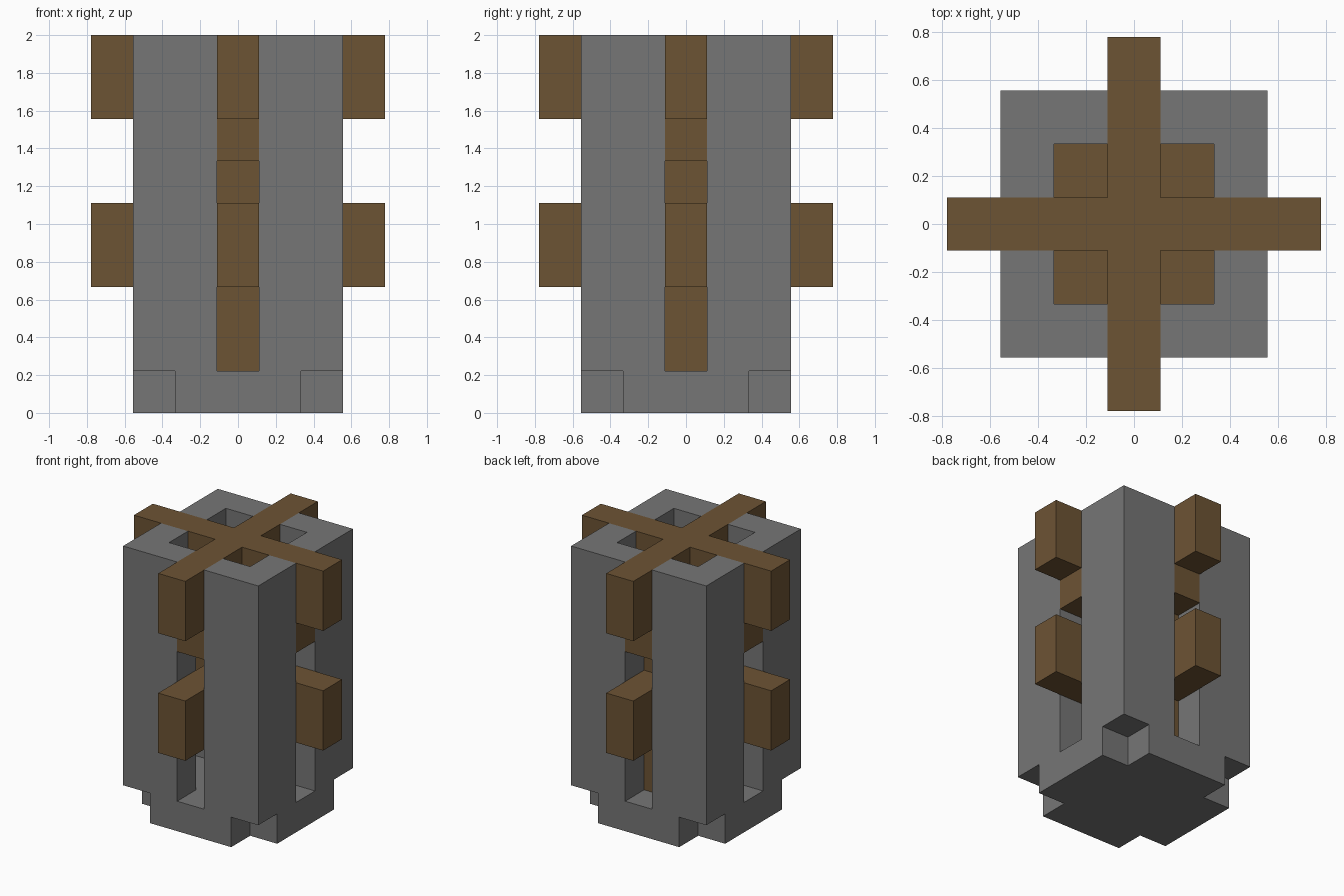
import bpy
import bmesh

if "Cube" in bpy.data.objects:
    bpy.data.objects.remove(bpy.data.objects["Cube"], do_unlink=True)

U = 2 / 18  # one block unit


def material(name, rgb):
    mat = bpy.data.materials.new(name)
    mat.use_nodes = True
    color = (*rgb, 1)
    mat.diffuse_color = color
    mat.node_tree.nodes["Principled BSDF"].inputs["Base Color"].default_value = color
    return mat


def prism(name, outline, z0, z1, mat):
    """Extrude a flat outline, given in block units, from z0 up to z1."""
    bm = bmesh.new()
    base = bm.faces.new([bm.verts.new((x * U, y * U, z0 * U)) for x, y in outline])
    top = bmesh.ops.extrude_face_region(bm, geom=[base])["geom"]
    moved = [v for v in top if isinstance(v, bmesh.types.BMVert)]
    bmesh.ops.translate(bm, vec=(0, 0, (z1 - z0) * U), verts=moved)
    bmesh.ops.recalc_face_normals(bm, faces=bm.faces)
    mesh = bpy.data.meshes.new(name)
    bm.to_mesh(mesh)
    bm.free()
    mesh.materials.append(mat)
    obj = bpy.data.objects.new(name, mesh)
    bpy.context.collection.objects.link(obj)
    return obj


def square(lo, hi):
    return [(lo, lo), (hi, lo), (hi, hi), (lo, hi)]


def cross(reach, half):
    """Plus-shaped outline, made from one arm turned four times."""
    points = []
    x, y = reach, half
    arm = [(x, -y), (x, y), (y, y)]
    for _ in range(4):
        points += arm
        arm = [(-b, a) for a, b in arm]
    return points


stone = material("stone grey", (0.18, 0.18, 0.18))
wood = material("wood brown", (0.152, 0.087, 0.034))

# Foot with notched corners
prism("base", cross(5, 3), 0, 2, stone)

# Four L-shaped corner pillars, leaving slots and a square shaft between them
pillar = [(5, 1), (5, 5), (1, 5), (1, 3), (3, 3), (3, 1)]
for sx, side in ((-1, "right"), (1, "left")):
    for sy, end in ((-1, "front"), (1, "back")):
        prism(f"pillar_{end}_{side}", [(x * sx, y * sy) for x, y in pillar], 2, 18, stone)

# Crossed beams that stick out through the slots
prism("lower_beams", cross(7, 1), 6, 10, wood)
prism("upper_beams", cross(7, 1), 14, 18, wood)

# Slot fillers and shaft floor under the upper beams
prism("slot_fillers", cross(5, 1), 12, 14, wood)
prism("shaft_floor", square(-3, 3), 12, 14, wood)

# Inner post standing in the shaft
prism("inner_post", square(-1, 3), 2, 12, wood)
